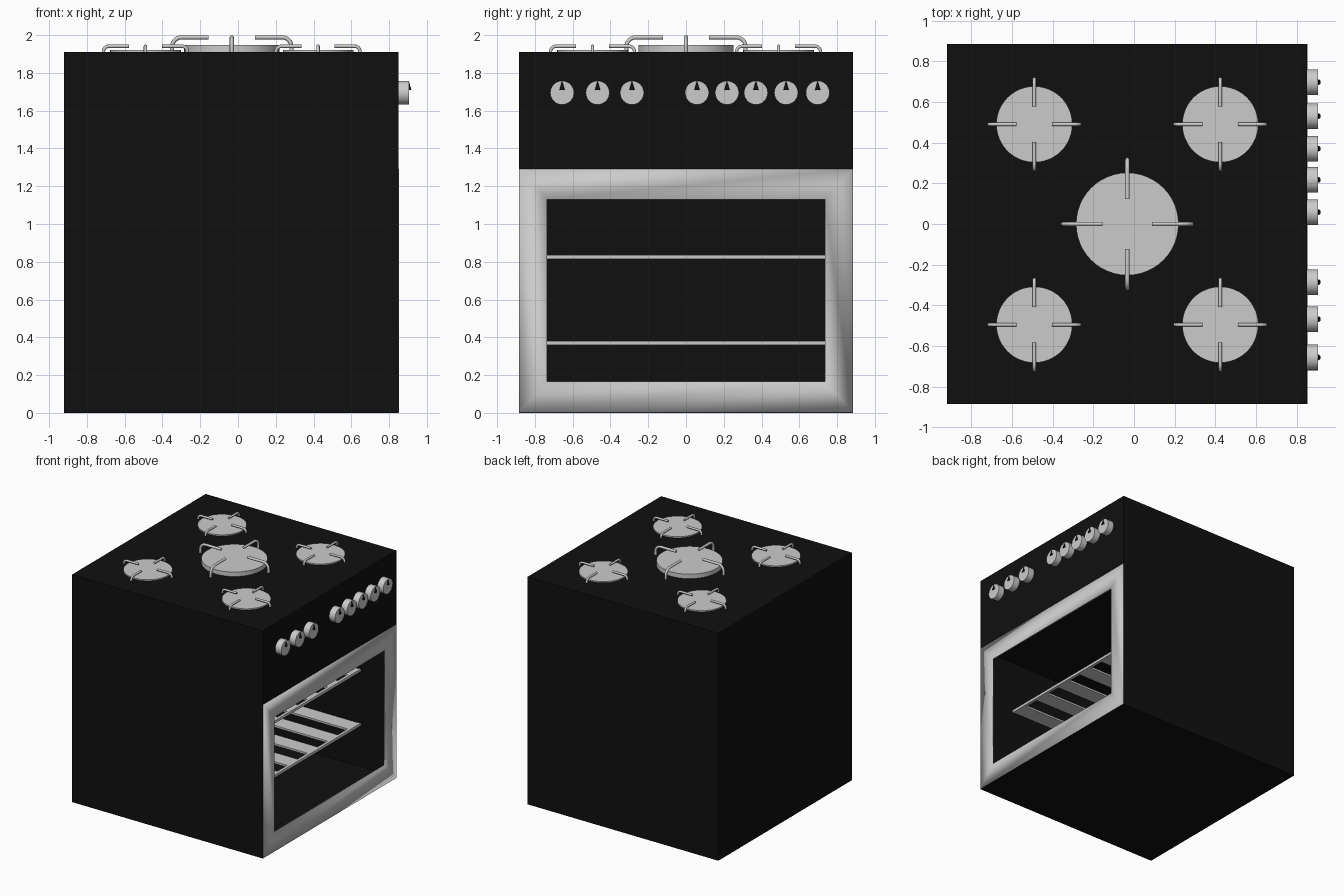
import bpy, bmesh, math
from mathutils import Matrix, Vector

if "Cube" in bpy.data.objects:
    bpy.data.objects.remove(bpy.data.objects["Cube"])

black = bpy.data.materials.new("black_enamel")
black.diffuse_color = (0.005, 0.005, 0.005, 1)
black.use_nodes = True
black.node_tree.nodes["Principled BSDF"].inputs["Base Color"].default_value = black.diffuse_color


def make(name, bm, mat=None, smooth=False):
    bmesh.ops.recalc_face_normals(bm, faces=bm.faces)
    me = bpy.data.meshes.new(name)
    bm.to_mesh(me)
    bm.free()
    ob = bpy.data.objects.new(name, me)
    bpy.context.collection.objects.link(ob)
    if mat:
        me.materials.append(mat)
    if smooth:
        bpy.ops.object.select_all(action='DESELECT')
        ob.select_set(True)
        bpy.context.view_layer.objects.active = ob
        bpy.ops.object.shade_smooth_by_angle(angle=math.radians(35))
    return ob


def add_box(bm, lo, hi):
    lo, hi = Vector(lo), Vector(hi)
    m = Matrix.Translation((lo + hi) / 2) @ Matrix.Diagonal((*(hi - lo), 1))
    bmesh.ops.create_cube(bm, size=1, matrix=m)


def cylinder(name, center, r1, r2, depth, rot=Matrix(), mat=None):
    bm = bmesh.new()
    bmesh.ops.create_cone(bm, cap_ends=True, segments=48, radius1=r1, radius2=r2,
                          depth=depth, matrix=Matrix.Translation(center) @ rot)
    return make(name, bm, mat, True)


def rings(name, loops, mat=None):
    """Connect rectangles (x, half width, z low, z high) into one skin."""
    bm = bmesh.new()
    vs = [[bm.verts.new((x, y, z)) for y, z in ((-w, a), (w, a), (w, b), (-w, b))]
          for x, w, a, b in loops]
    for p, q in zip(vs, vs[1:]):
        for i in range(4):
            j = (i + 1) % 4
            bm.faces.new((p[i], p[j], q[j], q[i]))
    return bm, vs


# Body shell with an open oven cavity
bm = bmesh.new()
add_box(bm, (-0.92, -0.885, 0), (0.85, 0.885, 1.91))
body = make("body", bm, black)
bm = bmesh.new()
add_box(bm, (-0.9, -0.87, 0.015), (1.0, 0.87, 1.27))
cutter = make("oven_cutter", bm, black)
cutter.hide_render = True
cutter.hide_set(True)
mod = body.modifiers.new("oven_cavity", 'BOOLEAN')
mod.operation = 'DIFFERENCE'
mod.solver = 'EXACT'
mod.object = cutter

# Door frame, softly shaded
o, i = (0.884, 0.002, 1.29), (0.735, 0.165, 1.13)
bm, vs = rings("door_frame", [(0.842, *o), (0.853, *o), (0.853, *i), (0.842, *i), (0.842, *o)])
bmesh.ops.remove_doubles(bm, verts=bm.verts, dist=1e-5)
frame = make("door_frame", bm)
for p in frame.data.polygons:
    p.use_smooth = True

# Oven racks: front and back rails with slats between
for name, z in (("lower_rack", 0.37), ("upper_rack", 0.825)):
    bm = bmesh.new()
    for x in (0.52, -0.88):
        add_box(bm, (x - 0.012, -0.868, z - 0.011), (x + 0.012, 0.868, z + 0.011))
    for k in range(7):
        y = -0.80 + k * 1.6 / 6
        add_box(bm, (-0.88, y - 0.068, z - 0.008), (0.52, y + 0.068, z + 0.008))
    make(name, bm)

# Control knobs with pointers
turn = Matrix.Rotation(math.pi / 2, 4, 'Y')
for n, y in enumerate((-0.656, -0.468, -0.286, 0.058, 0.217, 0.37, 0.53, 0.697)):
    cylinder(f"knob_{n}", (0.875, y, 1.695), 0.063, 0.063, 0.06, turn)
    cylinder(f"knob_pointer_{n}", (0.904, y, 1.733), 0.014, 0.001, 0.045, Matrix(), black)


def burner(name, cx, cy, r, top, outer, inner, arm_top, tube, bend):
    cylinder(name + "_plate", (cx, cy, (1.9 + top) / 2), r, r, top - 1.9)
    # Four bent pan supports
    prof = [(outer, 1.905)]
    for k in range(9):
        a = k / 8 * math.pi / 2
        prof.append((outer - bend + bend * math.cos(a), arm_top - bend + bend * math.sin(a)))
    prof.append((inner, arm_top))
    cu = bpy.data.curves.new(name + "_supports", 'CURVE')
    cu.dimensions = '3D'
    cu.bevel_depth = tube
    cu.bevel_resolution = 3
    cu.use_fill_caps = True
    for q in range(4):
        c, s = math.cos(q * math.pi / 2), math.sin(q * math.pi / 2)
        sp = cu.splines.new('POLY')
        sp.points.add(len(prof) - 1)
        for pt, (d, z) in zip(sp.points, prof):
            pt.co = (cx + d * c, cy + d * s, z, 1)
    bpy.context.collection.objects.link(bpy.data.objects.new(name + "_supports", cu))


# Cooktop burners
burner("center_burner", -0.033, 0, 0.252, 1.947, 0.316, 0.122, 1.988, 0.011, 0.05)
for sx, x in (("rear", -0.49), ("front", 0.424)):
    for sy, y in (("left", -0.495), ("right", 0.49)):
        burner(f"{sx}_{sy}_burner", x, y, 0.187, 1.92, 0.222, 0.088, 1.941, 0.009, 0.028)
